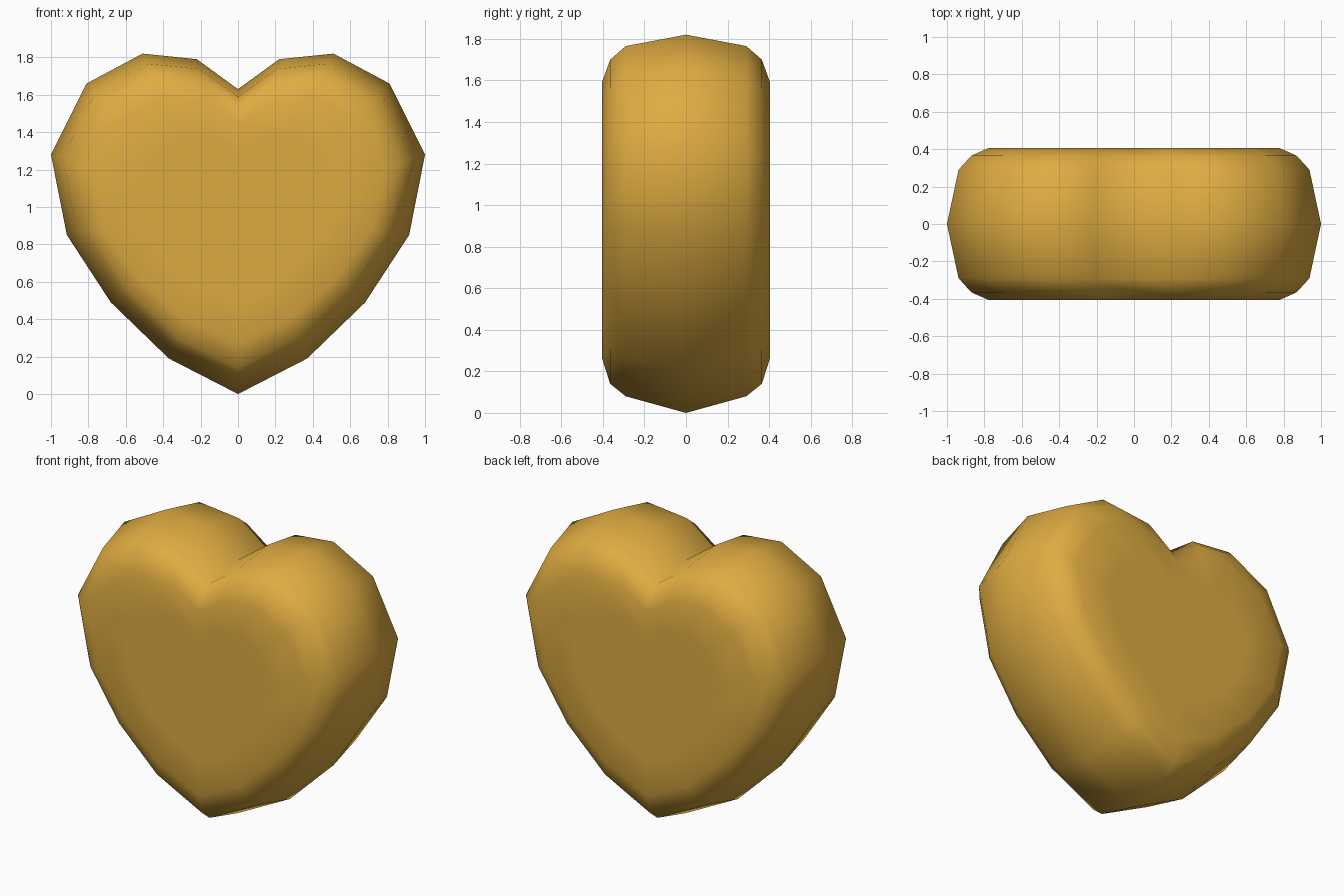
import bpy, bmesh

if "Cube" in bpy.data.objects:
    bpy.data.objects.remove(bpy.data.objects["Cube"])

# Right half of the heart outline (x, z), from bottom tip up to the notch
half = [(0, 0), (0.37, 0.19), (0.68, 0.49), (0.915, 0.85), (1.0, 1.28),
        (0.81, 1.66), (0.51, 1.82), (0.22, 1.79), (0, 1.63)]
outline = half + [(-x, z) for x, z in reversed(half[1:-1])]

# Rounded edge: (y, x scale, bottom z, z scale) from the middle to the flat face
edge = [(0.29, 0.938, 0.08, 0.926), (0.365, 0.87, 0.14, 0.857),
        (0.405, 0.78, 0.265, 0.728), (0.405, 0.52, 0.50, 0.485)]
rings = [(-y, sx, z0, sz) for y, sx, z0, sz in reversed(edge)] + [(0, 1, 0, 1)] + edge

bm = bmesh.new()
loops = [[bm.verts.new((x * sx, y, z0 + z * sz)) for x, z in outline]
         for y, sx, z0, sz in rings]
n = len(outline)
for a, b in zip(loops, loops[1:]):
    for i in range(n):
        j = (i + 1) % n
        bm.faces.new((a[i], a[j], b[j], b[i]))

# Front and back faces closed with a fan
for loop, y in ((loops[0], -0.405), (loops[-1], 0.405)):
    c = bm.verts.new((0, y, 0.98))
    for i in range(n):
        bm.faces.new((loop[i], loop[(i + 1) % n], c))
bmesh.ops.recalc_face_normals(bm, faces=bm.faces)
for f in bm.faces:
    f.smooth = True

mesh = bpy.data.meshes.new("heart")
bm.to_mesh(mesh)
bm.free()
heart = bpy.data.objects.new("heart", mesh)
bpy.context.collection.objects.link(heart)

# Golden yellow
gold = bpy.data.materials.new("golden yellow")
gold.diffuse_color = (0.73, 0.41, 0.053, 1)
gold.use_nodes = True
gold.node_tree.nodes["Principled BSDF"].inputs["Base Color"].default_value = gold.diffuse_color
mesh.materials.append(gold)
